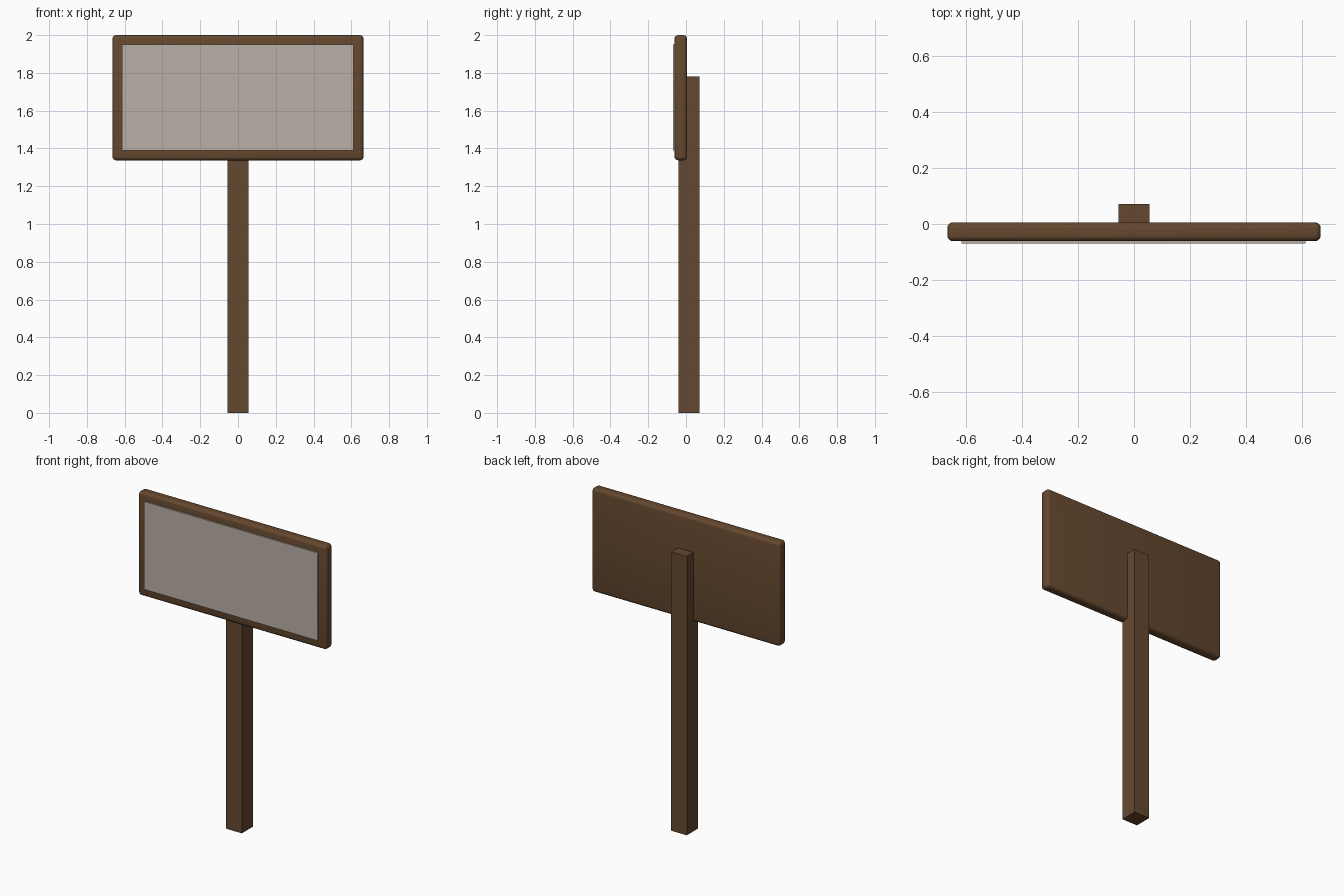
import bpy
from math import radians

default = bpy.data.objects.get("Cube")
if default:
    bpy.data.objects.remove(default, do_unlink=True)


def material(name, rgb):
    mat = bpy.data.materials.new(name)
    mat.use_nodes = True
    mat.diffuse_color = (*rgb, 1)
    mat.node_tree.nodes["Principled BSDF"].inputs["Base Color"].default_value = (*rgb, 1)
    return mat


def box(name, low, high, mat, bevel=0):
    """Axis-aligned box between two corners, optionally with rounded edges."""
    center = [(a + b) / 2 for a, b in zip(low, high)]
    bpy.ops.mesh.primitive_cube_add(size=1, location=center)
    obj = bpy.context.object
    obj.name = name
    obj.scale = [b - a for a, b in zip(low, high)]
    bpy.ops.object.transform_apply(location=False, rotation=False, scale=True)
    obj.data.materials.append(mat)
    if bevel:
        mod = obj.modifiers.new("rounded_edges", "BEVEL")
        mod.width = bevel
        mod.segments = 4
        bpy.ops.object.modifier_apply(modifier=mod.name)
        bpy.ops.object.shade_smooth_by_angle(angle=radians(30))
    return obj


wood = material("brown_wood", (0.13, 0.065, 0.028))
paper = material("warm_grey_panel", (0.50, 0.44, 0.39))

# Square post running up behind the board
box("post", (-0.056, -0.04, 0), (0.055, 0.072, 1.78), wood)

# Rounded board
box("sign_board", (-0.665, -0.061, 1.337), (0.665, 0.006, 2.0), wood, bevel=0.02)

# Blank panel standing slightly proud of the board
box("sign_panel", (-0.614, -0.07, 1.39), (0.612, -0.052, 1.95), paper)
